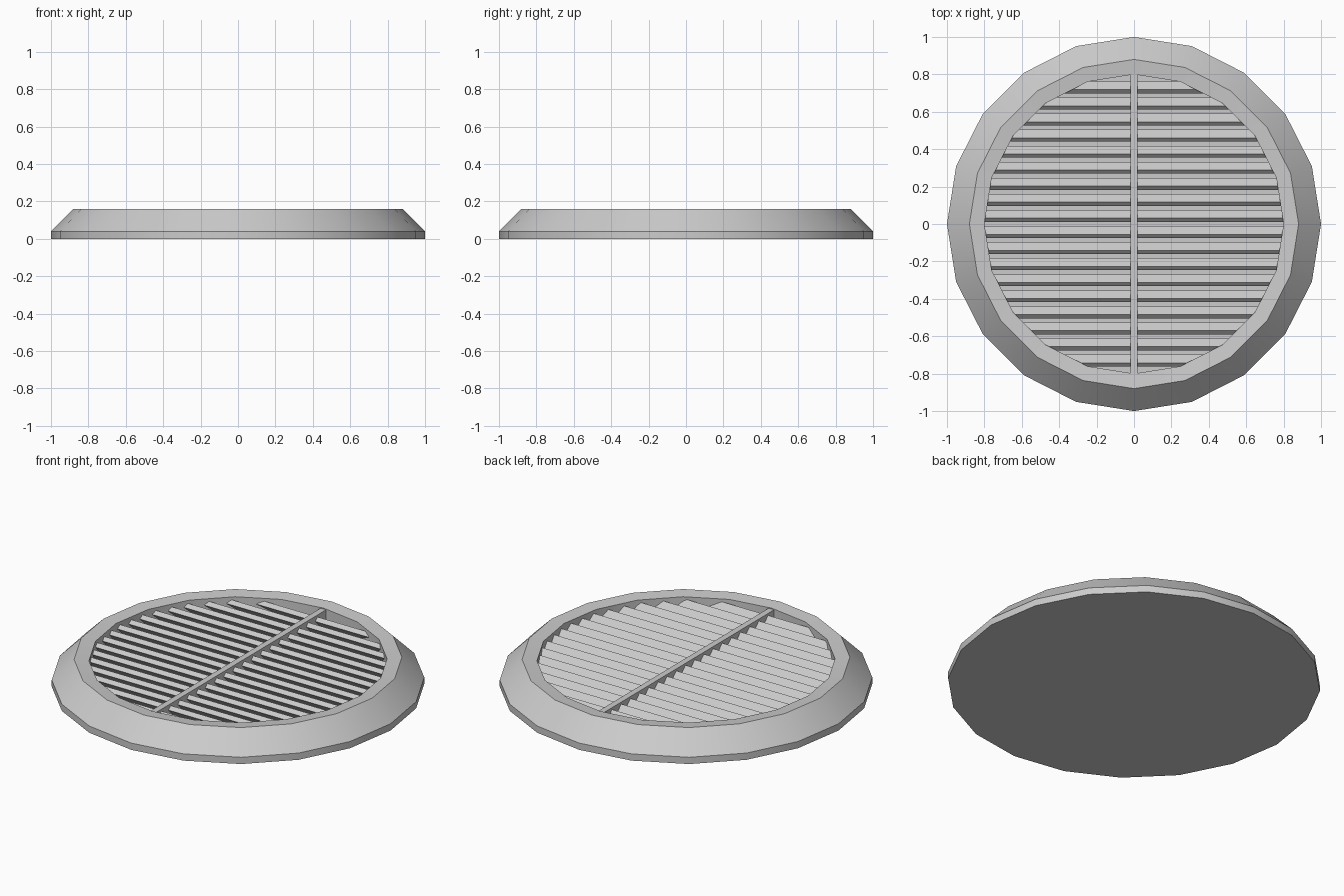
import bpy, bmesh, math

if "Cube" in bpy.data.objects:
    bpy.data.objects.remove(bpy.data.objects["Cube"])

SIDES = 20


def make_object(name, bm):
    mesh = bpy.data.meshes.new(name)
    bm.to_mesh(mesh)
    bm.free()
    obj = bpy.data.objects.new(name, mesh)
    bpy.context.collection.objects.link(obj)
    return obj


def box_between(name, corners, half_length):
    """Extrude a (y, z) cross-section along x, symmetric about x = 0."""
    bm = bmesh.new()
    left = [bm.verts.new((-half_length, y, z)) for y, z in corners]
    right = [bm.verts.new((half_length, y, z)) for y, z in corners]
    n = len(corners)
    bm.faces.new(left)
    bm.faces.new(right[::-1])
    for i in range(n):
        j = (i + 1) % n
        bm.faces.new((left[i], right[i], right[j], left[j]))
    bmesh.ops.recalc_face_normals(bm, faces=bm.faces)
    return make_object(name, bm)


# Round housing: low outer wall, bevelled side, top lip and inner wall
profile = [(1.0, 0.0), (1.0, 0.04), (0.88, 0.16), (0.80, 0.152), (0.80, 0.002)]
bm = bmesh.new()
rings = []
for r, z in profile:
    rings.append([bm.verts.new((r * math.cos(a), r * math.sin(a), z))
                  for a in (2 * math.pi * i / SIDES for i in range(SIDES))])
for lower, upper in zip(rings, rings[1:]):
    for i in range(SIDES):
        j = (i + 1) % SIDES
        bm.faces.new((lower[i], lower[j], upper[j], upper[i]))
# Flat base, facing down
bm.faces.new(rings[0][::-1])
housing = make_object("vent_housing", bm)
bpy.context.view_layer.objects.active = housing
housing.select_set(True)
bpy.ops.object.shade_smooth_by_angle(angle=math.radians(25))
housing.select_set(False)

# Tilted louvre slats, high at the front and low at the back
COUNT, REACH = 18, 0.73
LENGTH, THICK, TILT = 0.062, 0.028, math.radians(45)
dy, dz = math.cos(TILT), -math.sin(TILT)
for k in range(COUNT):
    y0 = -REACH + 2 * REACH * k / (COUNT - 1)
    z0 = 0.104
    corners = [(y0 + s * LENGTH / 2 * dy - t * THICK / 2 * dz,
                z0 + s * LENGTH / 2 * dz + t * THICK / 2 * dy)
               for s, t in ((-1, -1), (1, -1), (1, 1), (-1, 1))]
    box_between(f"slat_{k + 1:02d}", corners, math.sqrt(0.83 ** 2 - y0 ** 2))

# Centre bar crossing all slats
box_between("centre_bar", [(-0.8, 0.06), (0.8, 0.06), (0.8, 0.147), (-0.8, 0.147)], 0.018)
